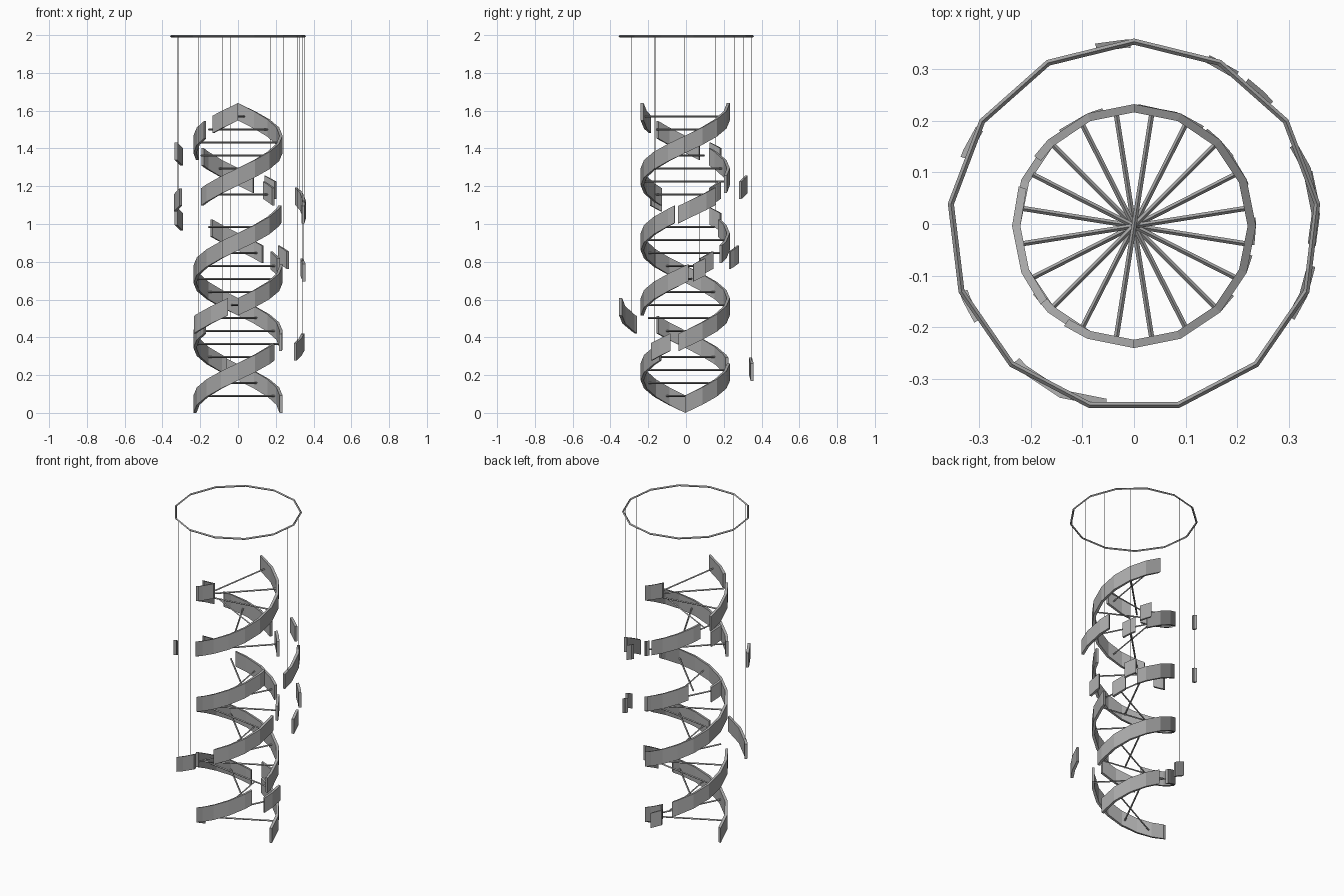
import bpy, bmesh, math
from mathutils import Vector

if "Cube" in bpy.data.objects:
    bpy.data.objects.remove(bpy.data.objects["Cube"], do_unlink=True)

PITCH, BASE, BAND = 0.688, 0.046, 0.092   # rise per turn, first centre height, ribbon height
R_IN, R_OUT, SHIFT = 0.220, 0.236, 0.126  # strand radii, outward move of hanging pieces
STEP, TOP = 22.5, 1.994
AXIS = Vector((0, -0.004, 0))             # the odd-sided ring puts the axis slightly forward


def material(name, value):
    m = bpy.data.materials.new(name)
    m.use_nodes = True
    color = (value, value, value, 1)
    m.diffuse_color = color
    m.node_tree.nodes["Principled BSDF"].inputs["Base Color"].default_value = color
    return m


gray = material("gray", 0.38)


def finish(bm, name):
    bmesh.ops.recalc_face_normals(bm, faces=bm.faces)
    mesh = bpy.data.meshes.new(name)
    bm.to_mesh(mesh)
    bm.free()
    mesh.materials.append(gray)
    obj = bpy.data.objects.new(name, mesh)
    bpy.context.collection.objects.link(obj)
    return obj


def polar(radius, degrees, z=0.0):
    a = math.radians(degrees)
    return Vector((radius * math.cos(a), radius * math.sin(a), z))


def height(turn):
    return BASE + PITCH * turn / 360


def ribbon(name, start, end, offset, shift):
    """Rectangular band swept along the helix from one turn angle to another."""
    turns = [start]
    k = math.floor(start / STEP) + 1
    while k * STEP < end - 1:
        turns.append(k * STEP)
        k += 1
    turns.append(end)
    bm = bmesh.new()
    loops = []
    for t in turns:
        loops.append([bm.verts.new(polar(r, t + offset, height(t) + h))
                      for r, h in ((R_IN, -BAND / 2), (R_OUT, -BAND / 2),
                                   (R_OUT, BAND / 2), (R_IN, BAND / 2))])
    for p, q in zip(loops, loops[1:]):
        for i in range(4):
            j = (i + 1) % 4
            bm.faces.new((p[i], p[j], q[j], q[i]))
    bm.faces.new(loops[0])
    bm.faces.new(loops[-1])
    finish(bm, name).location = shift


def rod(name, p, q, radius):
    bm = bmesh.new()
    bmesh.ops.create_cone(bm, cap_ends=True, segments=4, radius1=radius,
                          radius2=radius, depth=(q - p).length)
    obj = finish(bm, name)
    obj.rotation_mode = 'QUATERNION'
    obj.rotation_quaternion = (q - p).to_track_quat('Z', 'Y')
    obj.location = (p + q) / 2


# Two helical strands, broken where pieces are missing
strands = {
    "first": (0, [(0, 88), (105, 220), (270, 364), (380, 399), (415, 488), (574, 810)]),
    "second": (180, [(0, 145), (171, 526), (575, 593), (609, 685), (701, 760), (775, 810)]),
}
for label, (offset, spans) in strands.items():
    for i, (start, end) in enumerate(spans):
        ribbon(f"{label}_strand_{i + 1}", start, end, offset, AXIS)

# Missing pieces moved straight outward; each has its span and the height its wire reaches
pieces = {
    "first": (0, [(88, 105, TOP), (220, 270, TOP), (364, 380, 1.1), (399, 415, TOP),
                  (505, 521, 1.35), (558, 574, TOP)]),
    "second": (180, [(145, 172, TOP), (525, 576, TOP), (593, 609, TOP), (685, 701, TOP)]),
}
for label, (offset, spans) in pieces.items():
    for i, (start, end, wire_top) in enumerate(spans):
        mid, width = (start + end) / 2, end - start
        shift = AXIS + polar(SHIFT, mid + offset)
        ribbon(f"{label}_hanging_piece_{i + 1}", start, end, offset, shift)
        # long pieces hang on two wires, short ones on one
        spots = [mid - 0.35 * width, mid + 0.35 * width] if width > 20 else [mid]
        for s in spots:
            foot = polar((R_IN + R_OUT) / 2, s + offset, height(s)) + shift
            rod(f"{label}_wire_{i + 1}", foot, Vector((foot.x, foot.y, wire_top)), 0.001)

# Crossbars joining the strands, ten per turn
for n in list(range(14)) + [15.5 + k for k in range(7)]:
    end = polar(0.22, 27 + 36 * n)
    level = AXIS + Vector((0, 0, 0.09 + PITCH / 10 * n))
    rod("crossbar", level - end, level + end, 0.005)

# Thirteen-sided hanging ring
bpy.ops.mesh.primitive_torus_add(major_segments=13, minor_segments=4, major_radius=0.357,
                                 minor_radius=0.006, location=AXIS + Vector((0, 0, TOP)),
                                 rotation=(0, 0, math.pi / 2))
ring = bpy.context.object
ring.name = "hanging_ring"
ring.data.materials.append(gray)
